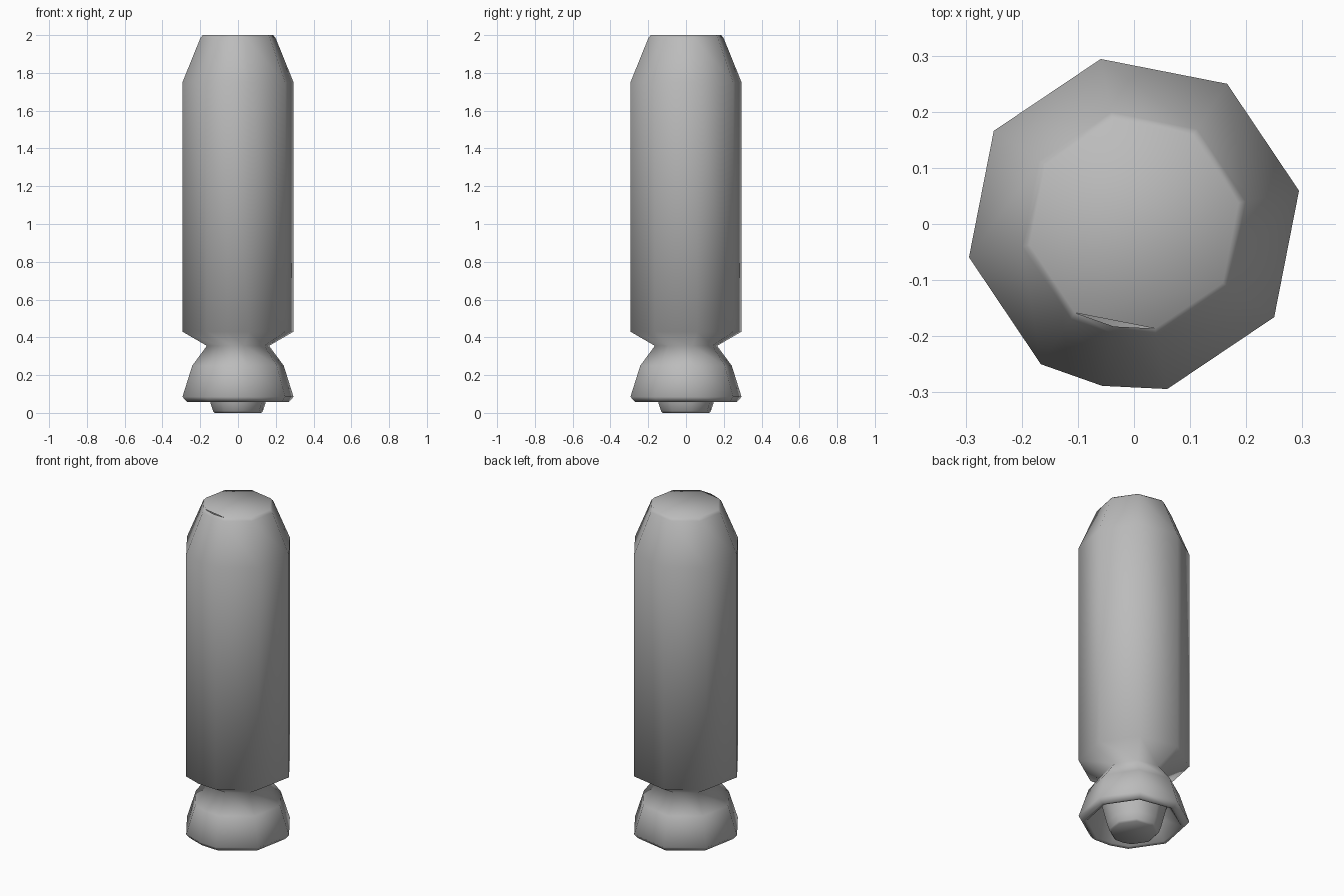
import bpy, bmesh, math

cube = bpy.data.objects.get("Cube")
if cube:
    bpy.data.objects.remove(cube, do_unlink=True)

grey = bpy.data.materials.new("plain grey")
grey.use_nodes = True
grey.diffuse_color = (0.5, 0.5, 0.5, 1)
bsdf = grey.node_tree.nodes["Principled BSDF"]
bsdf.inputs["Base Color"].default_value = (0.5, 0.5, 0.5, 1)
bsdf.inputs["Roughness"].default_value = 0.6

SIDES = 8
TURN = math.radians(11.4)
SEAM = 5  # the side that carries one extra column, at the front


def ring(bm, radius, z):
    """Eight corners, plus one pushed-out corner in the middle of the seam side."""
    verts = []
    for i in range(SIDES):
        a = TURN + i * math.tau / SIDES
        verts.append(bm.verts.new((radius * math.cos(a), radius * math.sin(a), z)))
        if i == SEAM:
            a += math.pi / SIDES
            r = radius * 0.98
            verts.append(bm.verts.new((r * math.cos(a), r * math.sin(a), z)))
    return verts


def turned(name, profile, cap_first=False, cap_last=False):
    """Sweep a (radius, z) profile, listed top to bottom, around the z axis."""
    bm = bmesh.new()
    rings = [ring(bm, r, z) for r, z in profile]
    n = len(rings[0])
    for upper, lower in zip(rings, rings[1:]):
        for i in range(n):
            j = (i + 1) % n
            bm.faces.new((upper[i], lower[i], lower[j], upper[j]))
    # The top cap skips the seam corner, leaving a thin slit
    if cap_first:
        bm.faces.new([v for i, v in enumerate(rings[0]) if i != SEAM + 1])
    if cap_last:
        bm.faces.new(rings[-1][::-1])
    mesh = bpy.data.meshes.new(name)
    bm.to_mesh(mesh)
    bm.free()
    mesh.materials.append(grey)
    for face in mesh.polygons:
        face.use_smooth = True
    obj = bpy.data.objects.new(name, mesh)
    bpy.context.collection.objects.link(obj)
    return obj


# Tapered shoulder, straight barrel, waist, flared bell and its hollow underside
turned("barrel_and_bell", [
    (0.19, 2.0), (0.203, 1.985), (0.30, 1.75), (0.30, 0.43), (0.168, 0.355),
    (0.247, 0.25), (0.30, 0.085), (0.275, 0.057), (0.255, 0.06), (0.18, 0.18),
], cap_first=True)

# Tapered foot hanging inside the bell
turned("foot", [
    (0.18, 0.18), (0.148, 0.05), (0.135, 0.01), (0.125, 0.0),
], cap_last=True)
